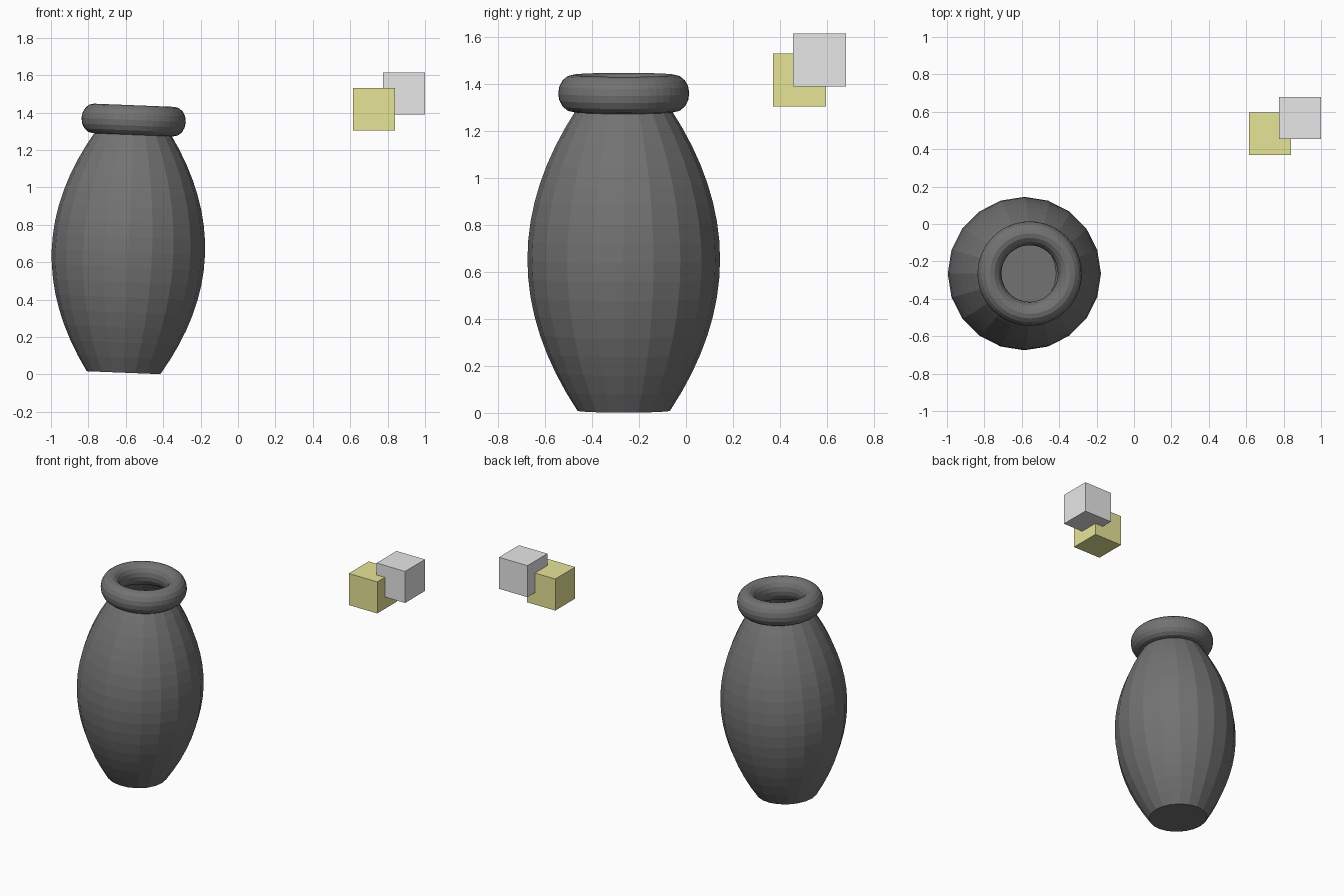
import bpy, bmesh, math
from mathutils import Matrix

if "Cube" in bpy.data.objects:
    bpy.data.objects.remove(bpy.data.objects["Cube"], do_unlink=True)


def material(name, rgb):
    m = bpy.data.materials.new(name)
    m.use_nodes = True
    m.diffuse_color = (*rgb, 1)
    m.node_tree.nodes["Principled BSDF"].inputs["Base Color"].default_value = (*rgb, 1)
    return m


def make(name, bm, mat):
    bmesh.ops.recalc_face_normals(bm, faces=bm.faces)
    me = bpy.data.meshes.new(name)
    bm.to_mesh(me)
    bm.free()
    me.materials.append(mat)
    ob = bpy.data.objects.new(name, me)
    bpy.context.collection.objects.link(ob)
    return ob


def lathe(name, profile, sides, mat, closed=False, floor=False):
    """Revolve (radius, height) points around z."""
    bm = bmesh.new()
    rings = []
    for r, z in profile:
        angles = [math.tau * i / sides for i in range(sides)]
        rings.append([bm.verts.new((r * math.cos(a), r * math.sin(a), z)) for a in angles])
    pairs = list(zip(rings, rings[1:]))
    if closed:
        pairs.append((rings[-1], rings[0]))
    for low, high in pairs:
        for i in range(sides):
            j = (i + 1) % sides
            bm.faces.new((low[i], low[j], high[j], high[i]))
    if floor:
        bm.faces.new(rings[0][::-1])
    return make(name, bm, mat)


def box(name, center, size, mat):
    bm = bmesh.new()
    bmesh.ops.create_cube(bm, size=size)
    ob = make(name, bm, mat)
    ob.location = center
    return ob


charcoal = material("charcoal", (0.17, 0.17, 0.17))
olive = material("olive_yellow", (0.8, 0.78, 0.31))
light_gray = material("light_gray", (0.8, 0.8, 0.8))

# Barrel-shaped body, open at the top
rows, half = 16, 0.645
steps = [2 * i / rows - 1 for i in range(rows + 1)]
body = lathe("vase_body", [(0.41 - 0.213 * t * t, half * (t + 1)) for t in steps],
             20, charcoal, floor=True)

# Rounded ring around the mouth
turns = [math.tau * i / 16 for i in range(16)]
rim = lathe("vase_rim", [(0.215 + 0.064 * math.cos(a), 1.352 + 0.079 * math.sin(a)) for a in turns],
            48, charcoal, closed=True)

# The whole vase leans slightly to its left
lean = Matrix.Translation((-0.612, -0.265, 0.009)) @ Matrix.Rotation(0.04, 4, 'Y')
for part in (body, rim):
    part.matrix_world = lean

# Two overlapping cubes floating beside the vase
box("olive_cube", (0.7275, 0.4825, 1.4175), 0.225, olive)
box("gray_cube", (0.8875, 0.5675, 1.5025), 0.225, light_gray)
